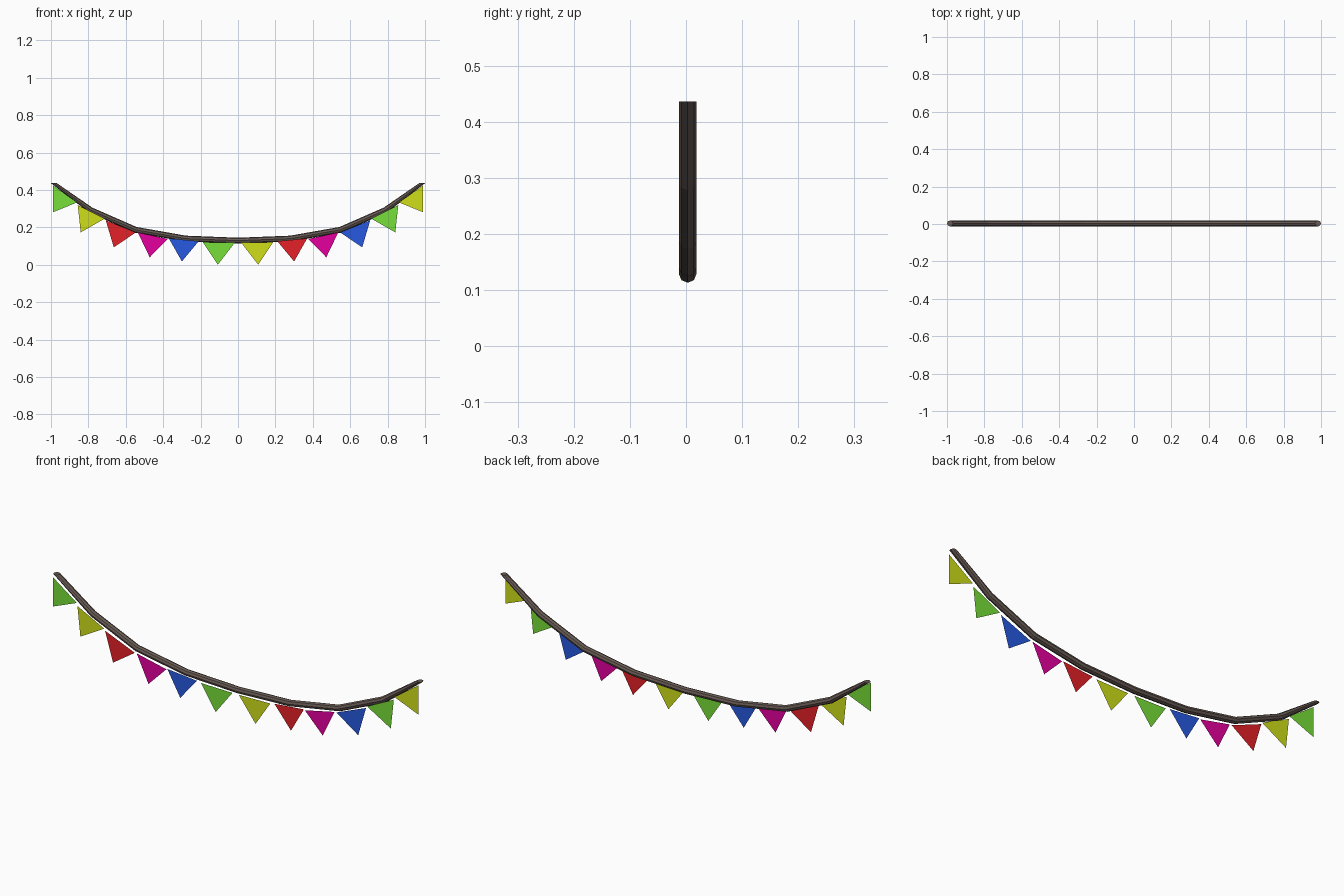
import bpy, bmesh, math

if "Cube" in bpy.data.objects:
    bpy.data.objects.remove(bpy.data.objects["Cube"])


def make_object(name, bm, rgb):
    mat = bpy.data.materials.get(name) or bpy.data.materials.new(name)
    mat.diffuse_color = (*rgb, 1)
    mat.use_nodes = True
    mat.node_tree.nodes["Principled BSDF"].inputs["Base Color"].default_value = mat.diffuse_color
    mesh = bpy.data.meshes.new(name)
    bm.to_mesh(mesh)
    bm.free()
    mesh.materials.append(mat)
    obj = bpy.data.objects.new(name, mesh)
    bpy.context.collection.objects.link(obj)
    return obj


# Rope: eight-sided tube swept along a sagging path, ends cut level
R, SIDES, ROPE_Y, FLAG_Y = 0.0157, 8, 0.003, -0.0185
half = [(-0.984, 0.436), (-0.787, 0.292), (-0.547, 0.187), (-0.28, 0.14)]
path = half + [(0, 0.129)] + [(-x, z) for x, z in reversed(half)]
bm = bmesh.new()
rings = []
for i, (x, z) in enumerate(path):
    if i in (0, len(path) - 1):
        nx, nz = (1, 0) if i == 0 else (-1, 0)
    else:
        (ax, az), (bx, bz) = path[i - 1], path[i + 1]
        a = math.atan2(bz - az, bx - ax)
        nx, nz = -math.sin(a), math.cos(a)
    ring = []
    for k in range(SIDES):
        t = 2 * math.pi * k / SIDES
        c, s = R * math.cos(t), R * math.sin(t)
        ring.append(bm.verts.new((x + nx * c, ROPE_Y + s, z + nz * c)))
    rings.append(ring)
for r0, r1 in zip(rings, rings[1:]):
    for k in range(SIDES):
        j = (k + 1) % SIDES
        bm.faces.new((r0[k], r0[j], r1[j], r1[k]))
bm.faces.new(rings[0])
bm.faces.new(rings[-1])
bmesh.ops.recalc_face_normals(bm, faces=bm.faces)
make_object("rope", bm, (0.14, 0.105, 0.09))

# Flags: thin triangles hung on the front of the rope
# (outer corner, inner corner, tip), mirrored to the right
GREEN, YELLOW, RED = (0.19, 0.74, 0.04), (0.63, 0.74, 0.01), (0.78, 0.015, 0.02)
PINK, BLUE = (0.78, 0.0, 0.34), (0.02, 0.1, 0.75)
left = [
    ((-0.99, 0.425), (-0.86, 0.333), (-0.99, 0.281)),
    ((-0.857, 0.319), (-0.712, 0.247), (-0.841, 0.173)),
    ((-0.707, 0.238), (-0.546, 0.173), (-0.664, 0.093)),
    ((-0.536, 0.173), (-0.375, 0.138), (-0.472, 0.040)),
    ((-0.370, 0.141), (-0.21, 0.126), (-0.30, 0.018)),
    ((-0.188, 0.121), (-0.017, 0.118), (-0.108, 0.0)),
]
left_cols = [GREEN, YELLOW, RED, PINK, BLUE, GREEN]
right_cols = [YELLOW, GREEN, BLUE, PINK, RED, YELLOW]
for side, cols, label in ((1, left_cols, "left"), (-1, right_cols, "right")):
    for i, (tri, col) in enumerate(zip(left, cols)):
        bm = bmesh.new()
        vs = [bm.verts.new((side * x, FLAG_Y, z)) for x, z in tri]
        face = bm.faces.new(vs)
        face.normal_update()
        if face.normal.y > 0:
            face.normal_flip()
        make_object(f"{label}_flag_{i + 1}", bm, col)
